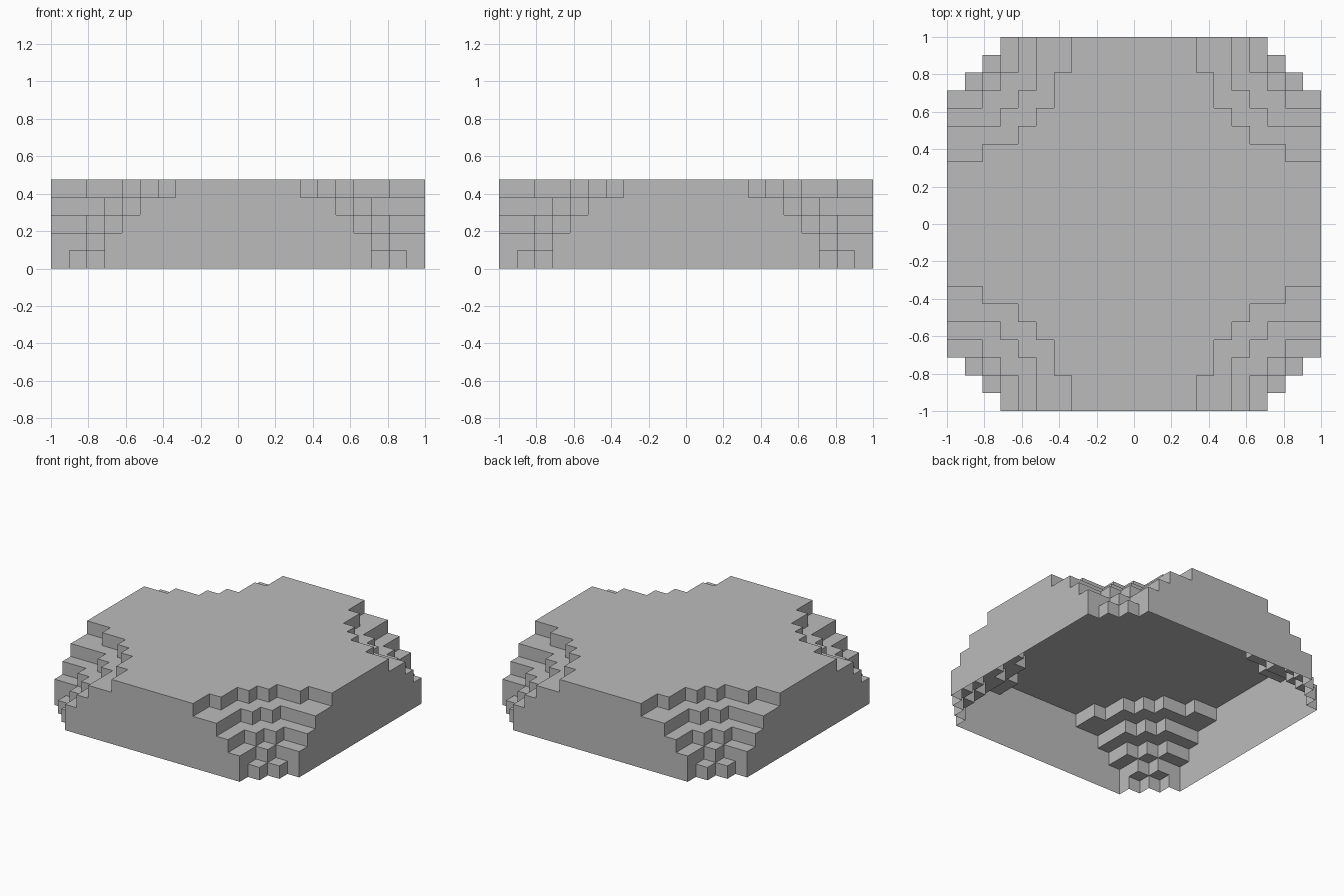
import bpy
import bmesh
import math

cube = bpy.data.objects.get("Cube")
if cube:
    bpy.data.objects.remove(cube, do_unlink=True)

CELLS = 21
U = 2 / CELLS          # size of one block
HALF = CELLS // 2

# Each layer, bottom to top: (|row| limit, half width in blocks), centre row outwards
LAYERS = [
    [(7, 10), (8, 9), (9, 8), (10, 7)],
    [(7, 10), (8, 8), (10, 7)],
    [(6, 10), (7, 8), (8, 7), (10, 6)],
    [(5, 10), (6, 7), (7, 6), (10, 5)],
    [(3, 10), (4, 8), (5, 6), (6, 5), (8, 4), (10, 3)],
]


def filled(layer, i, j):
    for row, width in layer:
        if abs(j) <= row:
            return abs(i) <= width
    return False


def height(i, j):
    """Number of stacked blocks at a grid cell."""
    return sum(filled(layer, i, j) for layer in LAYERS)


bm = bmesh.new()


def quad(*corners):
    bm.faces.new([bm.verts.new((x * U, y * U, z * U)) for x, y, z in corners])


# Open-bottomed stepped skin: treads on top, risers between different heights
for i in range(-HALF, HALF + 1):
    for j in range(-HALF, HALF + 1):
        h = height(i, j)
        if h == 0:
            continue
        a, b, c, d = i - 0.5, i + 0.5, j - 0.5, j + 0.5
        quad((a, c, h), (b, c, h), (b, d, h), (a, d, h))
        sides = [((1, 0), (b, c), (b, d)), ((-1, 0), (a, d), (a, c)),
                 ((0, 1), (b, d), (a, d)), ((0, -1), (a, c), (b, c))]
        for (di, dj), p, q in sides:
            for z in range(height(i + di, j + dj), h):
                quad((*p, z), (*q, z), (*q, z + 1), (*p, z + 1))

# Weld the blocks and merge flat areas into single faces
bmesh.ops.remove_doubles(bm, verts=bm.verts[:], dist=U * 0.01)
bmesh.ops.dissolve_limit(bm, angle_limit=math.radians(1),
                         verts=bm.verts[:], edges=bm.edges[:])

mesh = bpy.data.meshes.new("stepped_dome_cap")
bm.to_mesh(mesh)
bm.free()

# Plain grey material
grey = bpy.data.materials.new("plain grey")
grey.use_nodes = True
colour = (0.5, 0.5, 0.5, 1)
grey.diffuse_color = colour
grey.node_tree.nodes["Principled BSDF"].inputs["Base Color"].default_value = colour
mesh.materials.append(grey)

cap = bpy.data.objects.new("stepped_dome_cap", mesh)
bpy.context.collection.objects.link(cap)
